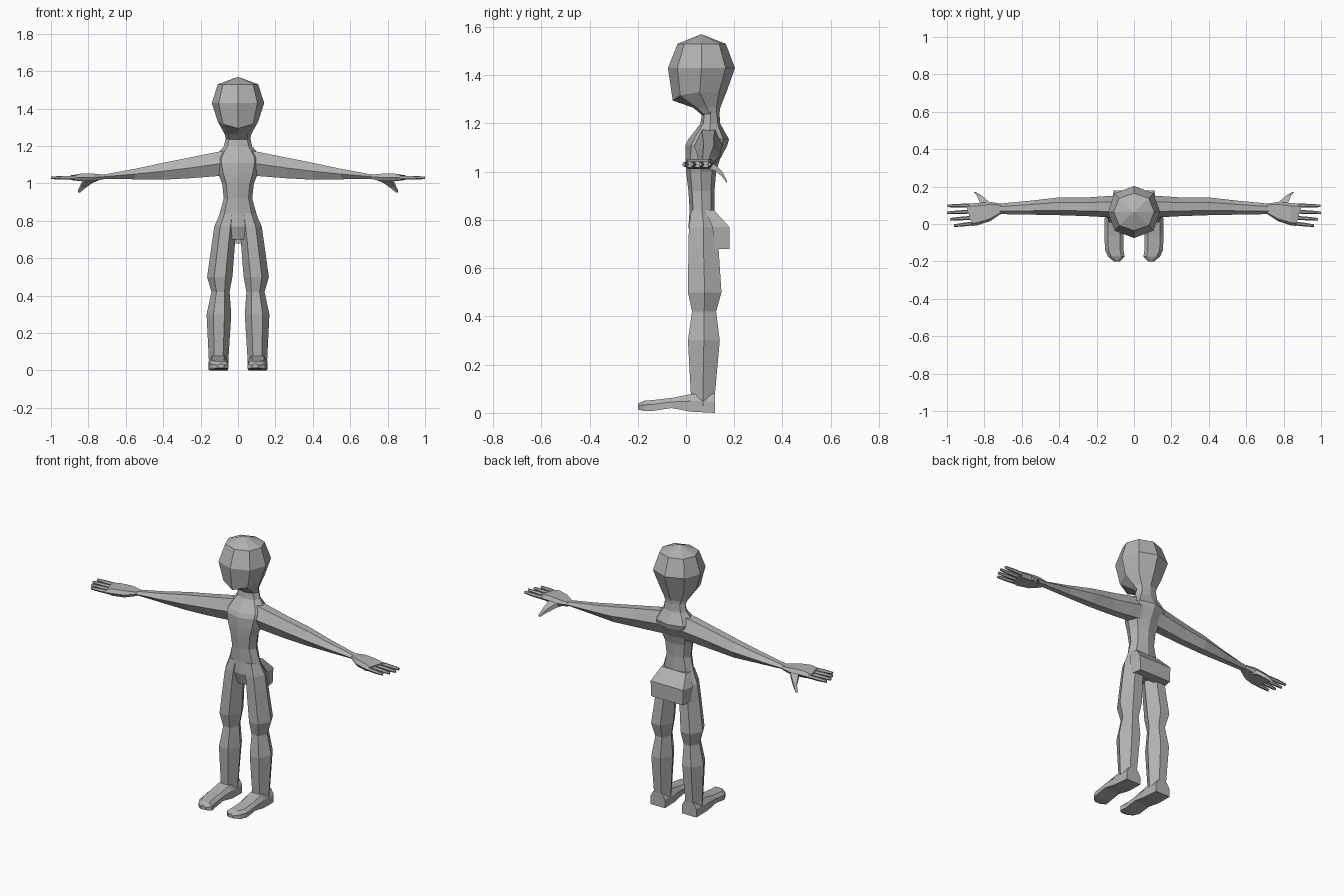
import bpy, bmesh, math
from mathutils import Vector

grey = bpy.data.materials.new("plain grey")
grey.diffuse_color = (0.45, 0.45, 0.45, 1)


def loft(name, rings, mirror=False):
    """Skin a list of equal-length point rings and cap both ends."""
    bm = bmesh.new()
    loops = [[bm.verts.new(p) for p in r] for r in rings]
    n = len(rings[0])
    for a, b in zip(loops, loops[1:]):
        for i in range(n):
            j = (i + 1) % n
            bm.faces.new((a[i], a[j], b[j], b[i]))
    bm.faces.new(loops[0])
    bm.faces.new(loops[-1])
    bmesh.ops.remove_doubles(bm, verts=bm.verts, dist=0.0005)
    bmesh.ops.recalc_face_normals(bm, faces=bm.faces)
    me = bpy.data.meshes.new(name)
    bm.to_mesh(me)
    bm.free()
    me.materials.append(grey)
    ob = bpy.data.objects.new(name, me)
    bpy.context.collection.objects.link(ob)
    if mirror:
        m = ob.modifiers.new("mirror", 'MIRROR')
        m.use_mirror_merge = False
    return ob


# unit outlines
OCT = [(0, -1), (.74, -.72), (1, 0), (.74, .72), (0, 1), (-.74, .72), (-1, 0), (-.74, -.72)]
HEX = [(1, 0), (.45, 1), (-.45, 1), (-1, 0), (-.45, -1), (.45, -1)]
BOX = [(-1, -1), (1, -1), (1, 1), (-1, 1)]


def level(shape, x0, x1, y0, y1, z):
    """Horizontal ring filling the given bounds."""
    return [((x0 + x1) / 2 + u * (x1 - x0) / 2, (y0 + y1) / 2 + v * (y1 - y0) / 2, z)
            for u, v in shape]


def upright(shape, x, y0, y1, z0, z1):
    """Ring across the x axis filling the given bounds."""
    return [(x, (y0 + y1) / 2 + u * (y1 - y0) / 2, (z0 + z1) / 2 + v * (z1 - z0) / 2)
            for u, v in shape]


# torso from hips to neck
torso = [(.70, .06, .03, .13), (.77, .122, .01, .14), (.84, .098, .015, .118),
         (.92, .076, .01, .118), (1.0, .085, 0, .125), (1.05, .105, -.002, .14),
         (1.11, .12, -.002, .172), (1.135, .12, .01, .178), (1.175, .095, .042, .155),
         (1.20, .075, .06, .142), (1.25, .064, .068, .138)]
loft("torso", [level(OCT, -w, w, f, b, z) for z, w, f, b in torso])

# head with slanted jaw running into the neck
head = [level(OCT, -.064, .064, .066, .138, 1.235)]
neck_top = level(OCT, -.072, .072, .03, .142, 1.265)
head.append(neck_top)
jaw = level(OCT, -.108, .108, -.055, .168, 1.33)
head.append([(x, y, 1.295 + .035 * min(1, max(0, (y + .055) / .05))) for x, y, z in jaw])
head.append(level(OCT, -.14, .14, -.075, .203, 1.43))
head.append(level(OCT, -.108, .108, -.035, .165, 1.53))
head.append([(0, .063, 1.57)] * 8)
loft("head", head)

# flap behind the hips
flap = [(.68, .115, .118, .18), (.77, .12, .11, .18), (.84, .09, .08, .117)]
loft("hip_flap", [level([(-1, -1), (1, -1), (.9, 1), (-.9, 1)], -w, w, f, b, z)
                  for z, w, f, b in flap])

# legs
leg = [(.02, .053, .155, .02, .12), (.08, .05, .157, .02, .12), (.30, .036, .168, .008, .14),
       (.42, .045, .142, .025, .125), (.50, .03, .165, .008, .147), (.68, .016, .14, .01, .135),
       (.77, .008, .127, .012, .135), (.84, .008, .095, .022, .11)]
loft("leg", [level(HEX, a, b, f, k, z) for z, a, b, f, k in leg], True)

# feet: y, inner, outer, sole, top
foot = [(.12, .056, .152, 0, .08), (.02, .053, .157, .005, .078), (-.06, .057, .158, .02, .062),
        (-.14, .056, .155, .008, .053), (-.175, .05, .138, .008, .05), (-.2, .075, .108, .014, .038)]
loft("foot", [[(a, y, s), (b, y, s), (b, y, s + (t - s) * .6), (b - .018, y, t),
               (a + .018, y, t), (a, y, s + (t - s) * .6)] for y, a, b, s, t in foot], True)

# arms
arm = [(.05, .04, .155, 1.045, 1.18), (.10, .034, .152, 1.04, 1.17), (.25, .042, .142, 1.028, 1.14),
       (.40, .047, .142, 1.02, 1.11), (.55, .05, .125, 1.022, 1.078), (.73, .053, .108, 1.025, 1.045)]
loft("arm", [upright(HEX, *r) for r in arm], True)

# palm
palm = [(.71, .055, .108, 1.024, 1.046), (.77, .015, .118, 1.012, 1.052),
        (.84, -.008, .112, 1.012, 1.052), (.90, -.01, .108, 1.018, 1.043)]
rings = [upright(HEX[:1] + [(.75, 1), (-.75, 1), (-1, 0), (-.75, -1), (.75, -1)], *r) for r in palm]
rings[-1] = [(x - .035 * (.108 - y) / .118, y, z) for x, y, z in rings[-1]]
loft("palm", rings, True)

# four fingers
for i, (start, tip, y0, y1) in enumerate([(.85, .963, .004, -.009), (.86, .985, .034, .025),
                                          (.87, 1.0, .066, .060), (.88, .997, .099, .097)]):
    sections = [(start, y0, .010), ((start + tip) / 2, (y0 + y1) / 2, .010), (tip, y1, .007)]
    loft("finger_%d" % (i + 1), [upright(HEX, x, y - h, y + h, 1.030 - h, 1.030 + h)
                                 for x, y, h in sections], True)

# thumb pointing back and down
thumb = [((.775, .075, 1.03), .032, .014), ((.80, .118, 1.018), .026, .013),
         ((.825, .15, .99), .014, .011), ((.85, .17, .957), .006, .005)]
loft("thumb", [[(c[0] + u * w, c[1], c[2] + v * h) for u, v in BOX] for c, w, h in thumb], True)
